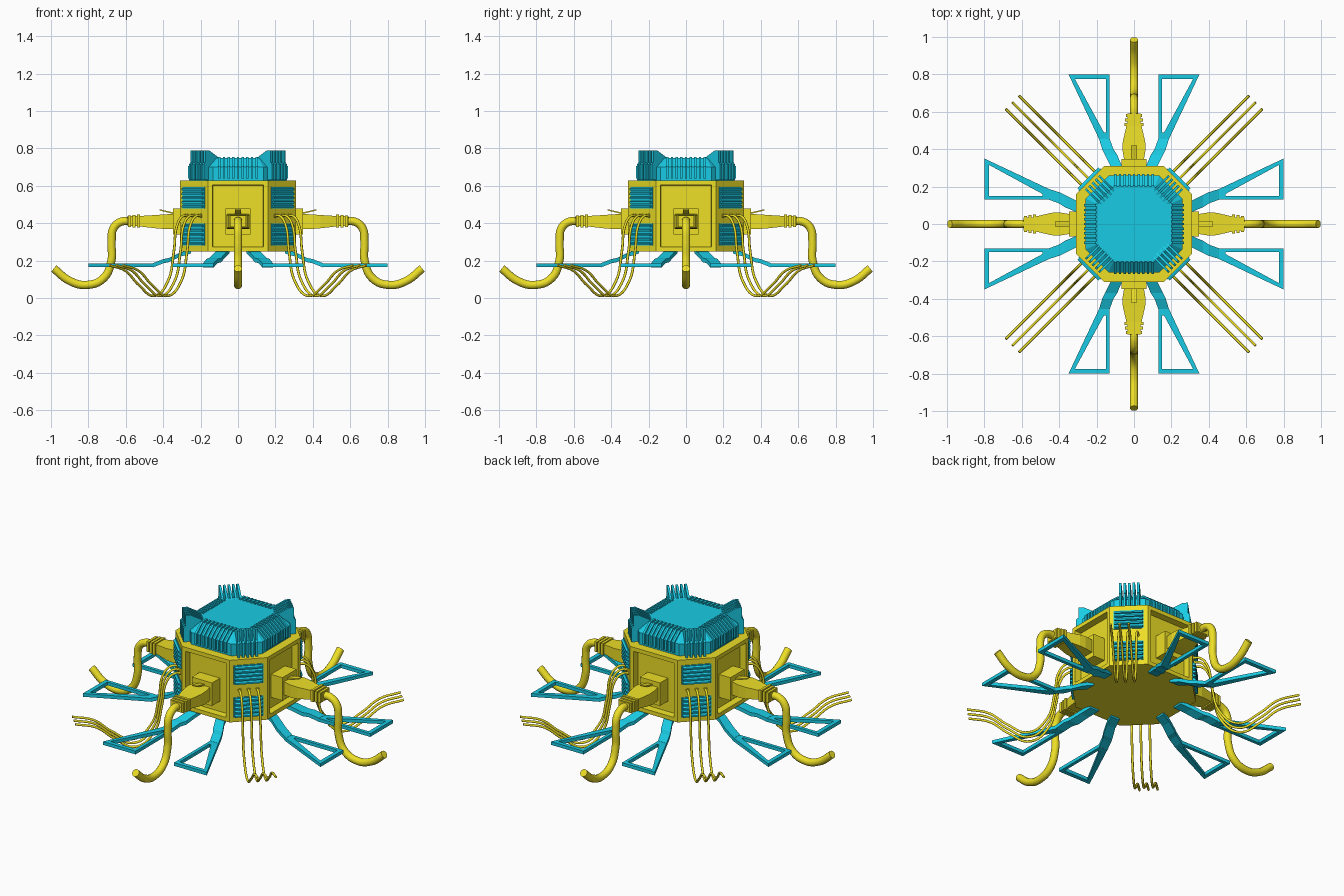
import bpy, bmesh
from math import pi

if "Cube" in bpy.data.objects:
    bpy.data.objects.remove(bpy.data.objects["Cube"])


def material(name, rgb):
    m = bpy.data.materials.new(name)
    m.diffuse_color = (*rgb, 1)
    m.use_nodes = True
    m.node_tree.nodes["Principled BSDF"].inputs["Base Color"].default_value = m.diffuse_color
    return m


YELLOW = material("yellow", (0.85, 0.74, 0.02))
CYAN = material("cyan", (0.01, 0.60, 0.78))


def loft(bm, rings, closed=False):
    """Skin a list of point rings; cap the ends, or join last to first."""
    vs = [[bm.verts.new(p) for p in r] for r in rings]
    n = len(vs[0])
    for a, b in zip(vs, vs[1:] + (vs[:1] if closed else [])):
        for i in range(n):
            bm.faces.new((a[i], a[(i + 1) % n], b[(i + 1) % n], b[i]))
    if not closed:
        bm.faces.new(vs[0])
        bm.faces.new(vs[-1])


def rect(x, y0, y1, z0, z1):
    return [(x, y0, z0), (x, y1, z0), (x, y1, z1), (x, y0, z1)]


def box(bm, x0, x1, hw, z0, z1):
    loft(bm, [rect(x, -hw, hw, z0, z1) for x in (x0, x1)])


def plate(bm, profile, y, t):
    """Extrude an x-z profile to thickness t around y."""
    loft(bm, [[(x, yy, z) for x, z in profile] for yy in (y - t / 2, y + t / 2)])


def octagon(h, c, z):
    return [(h, -c, z), (h, c, z), (c, h, z), (-c, h, z),
            (-h, c, z), (-h, -c, z), (-c, -h, z), (c, -h, z)]


def finish(bm, name, mat, angles=(0,)):
    """Turn a bmesh into one object per angle around z."""
    bmesh.ops.recalc_face_normals(bm, faces=bm.faces[:])
    me = bpy.data.meshes.new(name)
    bm.to_mesh(me)
    bm.free()
    place(me, name, mat, angles)


def place(me, name, mat, angles):
    me.materials.clear()
    me.materials.append(mat)
    for a in angles:
        ob = bpy.data.objects.new(name, me)
        ob.rotation_euler.z = a
        bpy.context.collection.objects.link(ob)


def tube(name, points, radius, mat, angles, y=0, sides=3):
    """Round cable through (x, z) points, converted to a smooth mesh."""
    cu = bpy.data.curves.new(name, 'CURVE')
    cu.dimensions = '3D'
    cu.bevel_depth, cu.bevel_resolution = radius, sides
    cu.use_fill_caps, cu.resolution_u = True, 8
    sp = cu.splines.new('BEZIER')
    sp.bezier_points.add(len(points) - 1)
    for bp, (x, z) in zip(sp.bezier_points, points):
        bp.co = (x, y, z)
        bp.handle_left_type = bp.handle_right_type = 'AUTO'
    ob = bpy.data.objects.new(name + "_path", cu)
    bpy.context.collection.objects.link(ob)
    bpy.context.view_layer.update()
    me = bpy.data.meshes.new_from_object(
        ob.evaluated_get(bpy.context.evaluated_depsgraph_get()))
    bpy.data.objects.remove(ob)
    for p in me.polygons:
        p.use_smooth = len(p.vertices) == 4
    place(me, name, mat, angles)


SIDES = [k * pi / 2 for k in range(4)]
CORNERS = [a + pi / 4 for a in SIDES]

# Octagonal body with four recessed side panels
bm = bmesh.new()
loft(bm, [octagon(0.31, 0.16, z) for z in (0.25, 0.628)])
bmesh.ops.recalc_face_normals(bm, faces=bm.faces[:])
panels = [f for f in bm.faces if abs(f.normal.z) < 0.1
          and max(abs(f.normal.x), abs(f.normal.y)) > 0.9]
bmesh.ops.inset_individual(bm, faces=panels, thickness=0.034)
bmesh.ops.inset_individual(bm, faces=panels, thickness=0.004, depth=-0.04)
finish(bm, "body", YELLOW)

# Cap with bevelled shoulders
bm = bmesh.new()
loft(bm, [octagon(0.258, 0.135, 0.62), octagon(0.258, 0.135, 0.70),
          octagon(0.20, 0.11, 0.748)])
finish(bm, "cap", CYAN)

# Ribs wrapping over each cap edge
bm = bmesh.new()
rib = [(0.16, 0.735), (0.16, 0.755), (0.205, 0.755), (0.267, 0.704),
       (0.267, 0.64), (0.245, 0.64), (0.245, 0.69)]
for i in range(9):
    plate(bm, rib, (i - 4) * 0.025, 0.013)
finish(bm, "cap_ribs", CYAN, SIDES)

# Tall fins on the cap corners
bm = bmesh.new()
fin = [(0.19, 0.735), (0.19, 0.745), (0.275, 0.79), (0.303, 0.79),
       (0.303, 0.725), (0.315, 0.715), (0.315, 0.63), (0.25, 0.63)]
for i in range(5):
    plate(bm, fin, (i - 2) * 0.025, 0.013)
finish(bm, "corner_fins", CYAN, CORNERS)

# Louvred vents on the chamfered corners
bm = bmesh.new()
for z0, z1 in ((0.28, 0.40), (0.48, 0.595)):
    box(bm, 0.32, 0.337, 0.083, z0, z1)
    step = (z1 - z0) / 5
    for i in range(5):
        z = z0 + i * step
        slat = [(0.33, z + 0.004), (0.349, z + 0.003),
                (0.349, z + 0.012), (0.33, z + 0.02)]
        plate(bm, slat, 0, 0.156)
finish(bm, "vents", CYAN, CORNERS)

# Sockets in the side panels
bm = bmesh.new()
box(bm, 0.25, 0.347, 0.068, 0.34, 0.48)
finish(bm, "socket", YELLOW, SIDES)

# Plugs with latch and strain relief rings
bm = bmesh.new()
loft(bm, [rect(x, -w, w, a, b) for x, w, a, b in (
    (0.34, 0.052, 0.37, 0.45), (0.40, 0.062, 0.37, 0.447),
    (0.44, 0.060, 0.373, 0.444), (0.535, 0.038, 0.384, 0.438))])
for x, w in ((0.525, 0.050), (0.548, 0.047), (0.571, 0.044)):
    box(bm, x, x + 0.016, w, 0.411 - w * 0.7, 0.411 + w * 0.7)
box(bm, 0.53, 0.59, 0.034, 0.384, 0.438)
plate(bm, [(0.34, 0.448), (0.42, 0.468), (0.42, 0.475), (0.34, 0.457)], 0, 0.034)
finish(bm, "plug", YELLOW, SIDES)

# Thick cables
tube("cable", [(0.57, 0.411), (0.625, 0.408), (0.665, 0.375), (0.676, 0.30),
               (0.677, 0.20), (0.72, 0.105), (0.81, 0.07), (0.90, 0.092),
               (0.985, 0.158)], 0.022, YELLOW, SIDES, sides=4)

# Thin wires and their grommets
wire = [(0.32, 0.44), (0.37, 0.437), (0.41, 0.39), (0.435, 0.25), (0.48, 0.09),
        (0.58, 0.012), (0.70, 0.07), (0.80, 0.145), (0.92, 0.175)]
for i in (-1, 0, 1):
    tube("wire", wire, 0.007, YELLOW, CORNERS, y=i * 0.05, sides=2)
    tube("grommet", [(0.325, 0.44), (0.338, 0.44)], 0.012, YELLOW, CORNERS, y=i * 0.05)

# Eight legs: bent strut and open triangular foot
outer = [(0.45, 0.13), (0.80, 0.13), (0.80, 0.35), (0.45, 0.185)]
inner = [(0.49, 0.15), (0.775, 0.15), (0.775, 0.316), (0.49, 0.161)]
for s, side in ((1, "left"), (-1, "right")):
    bm = bmesh.new()
    loft(bm, [rect(x, s * a, s * b, z - 0.011, z + 0.011) for x, a, b, z in (
        (0.25, 0.045, 0.105, 0.25), (0.31, 0.065, 0.125, 0.232),
        (0.37, 0.09, 0.155, 0.203), (0.40, 0.11, 0.17, 0.197),
        (0.455, 0.13, 0.187, 0.175))])
    loft(bm, [[(x, s * y, z) for x, y in pts] for pts, z in (
        (outer, 0.165), (outer, 0.185), (inner, 0.185), (inner, 0.165))], closed=True)
    finish(bm, side + "_leg", CYAN, SIDES)
